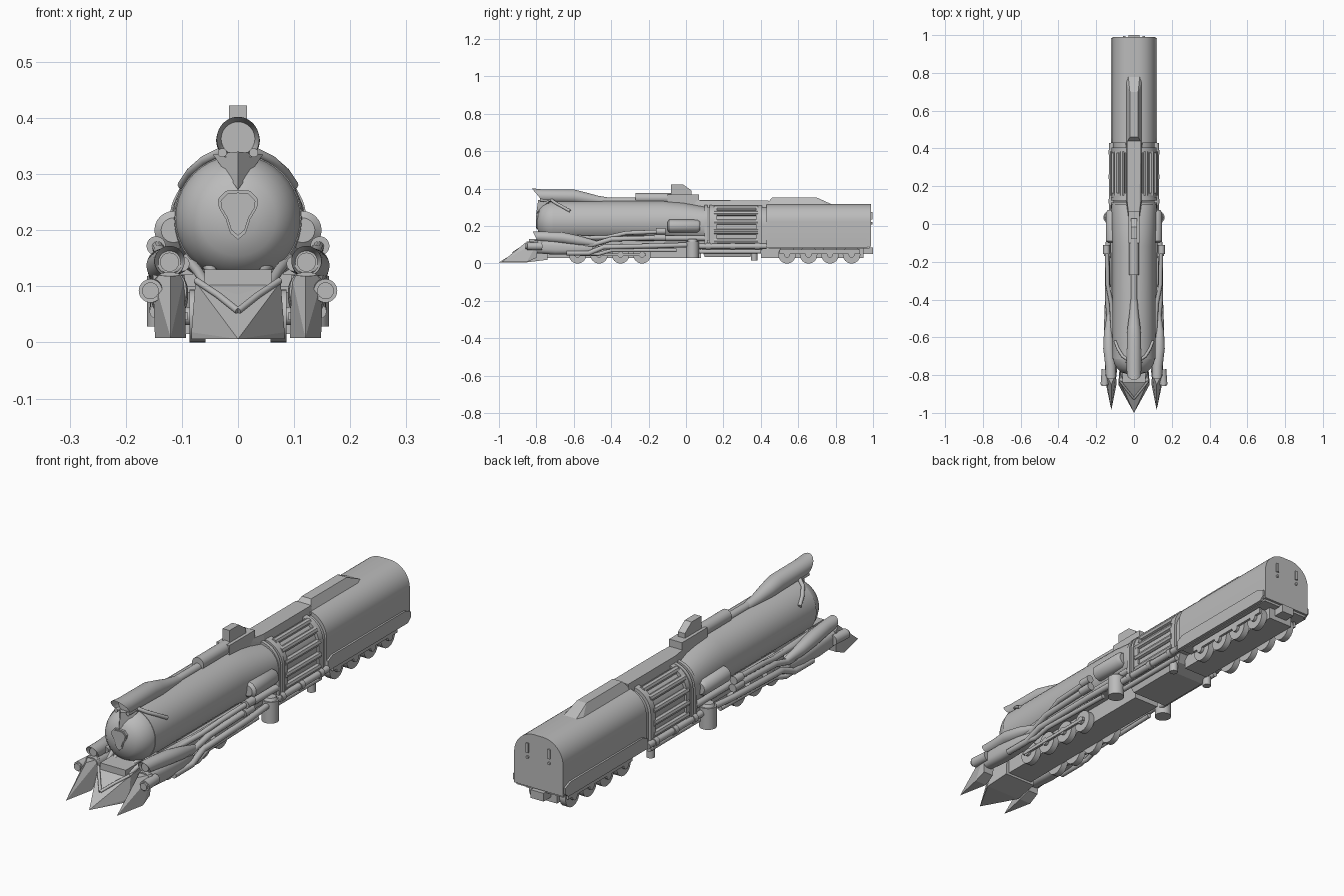
import bpy, bmesh, math
from mathutils import Vector

steel = bpy.data.materials.new("plain_grey")
steel.diffuse_color = (0.5, 0.5, 0.5, 1)


def finish(name, bm, smooth=True):
    bmesh.ops.recalc_face_normals(bm, faces=bm.faces)
    me = bpy.data.meshes.new(name)
    bm.to_mesh(me)
    bm.free()
    me.materials.append(steel)
    ob = bpy.data.objects.new(name, me)
    bpy.context.collection.objects.link(ob)
    if smooth:
        bpy.ops.object.select_all(action='DESELECT')
        ob.select_set(True)
        bpy.context.view_layer.objects.active = ob
        bpy.ops.object.shade_smooth_by_angle(angle=math.radians(35))
    return ob


def loft(name, rings):
    """Skin a list of equal-length point rings and cap both ends."""
    bm = bmesh.new()
    rows = [[bm.verts.new(p) for p in r] for r in rings]
    n = len(rows[0])
    for a, b in zip(rows, rows[1:]):
        for i in range(n):
            bm.faces.new((a[i], a[(i + 1) % n], b[(i + 1) % n], b[i]))
    bm.faces.new(rows[0])
    bm.faces.new(rows[-1])
    return finish(name, bm)


def ring(y, cx, cz, rx, rz=None, power=2, slant=0, n=40):
    """Superellipse ring across y; slant moves the lower points backwards."""
    rz = rz or rx
    out = []
    for i in range(n):
        c, s = math.cos(2 * math.pi * i / n), math.sin(2 * math.pi * i / n)
        px = rx * math.copysign(abs(c) ** (2 / power), c)
        pz = rz * math.copysign(abs(s) ** (2 / power), s)
        out.append((cx + px, y + slant * (rz - pz), cz + pz))
    return out


def arch(y, hw, zb, zt, r, n=12):
    """Coach section: straight sides, round shoulders."""
    pts = [(hw, y, zb)]
    for k in range(n + 1):
        a = math.pi / 2 * k / n
        pts.append((hw - r + r * math.cos(a), y, zt - r + r * math.sin(a)))
    return pts + [(-x, y, z) for x, y, z in reversed(pts)]


def hull(name, pts):
    bm = bmesh.new()
    for p in pts:
        bm.verts.new(p)
    bmesh.ops.convex_hull(bm, input=bm.verts)
    return finish(name, bm, False)


def box(name, x0, x1, y0, y1, z0, z1):
    return hull(name, [(x, y, z) for x in (x0, x1) for y in (y0, y1) for z in (z0, z1)])


def prism(name, prof, x0, x1):
    """Extrude a (y, z) profile along x."""
    return loft(name, [[(x, y, z) for y, z in prof] for x in (x0, x1)])


def cyl(name, p0, p1, r0, r1=None, n=24):
    p0, p1 = Vector(p0), Vector(p1)
    q = (p1 - p0).to_track_quat('Z', 'Y')
    rings = []
    for p, r in ((p0, r0), (p1, r1 or r0)):
        rings.append([p + q @ Vector((r * math.cos(2 * math.pi * i / n),
                                      r * math.sin(2 * math.pi * i / n), 0)) for i in range(n)])
    return loft(name, rings)


def tube(name, pts, r):
    """Round pipe through points, with rings on the mitre of each bend."""
    P = [Vector(p) for p in pts]
    rings = []
    for i, p in enumerate(P):
        d = ((P[min(i + 1, len(P) - 1)] - p).normalized() + (p - P[max(i - 1, 0)]).normalized()).normalized()
        u = d.cross(Vector((0, 0, 1))).normalized()
        v = u.cross(d)
        rings.append([p + r * (math.cos(t * math.pi / 6) * u + math.sin(t * math.pi / 6) * v) for t in range(12)])
    return loft(name, rings)


def mirrored_y(pts):
    return pts + [(-x, y, z) for x, y, z in pts]


# Boiler with domed nose, changing to a squarer firebox
C = .222
loft("boiler_dome", [ring(y, 0, C, r) for y, r in ((-.80, .004), (-.795, .035), (-.785, .068), (-.765, .09), (-.74, .104), (-.715, .111), (-.7, .111))])
loft("boiler", [ring(-.715, 0, C, .113), ring(-.12, 0, C, .113), ring(-.02, 0, .215, .117, .112, 2.15), ring(.1, 0, .205, .121, .1, 2.4)])
for y in (.1, .125):
    loft("firebox_collar", [arch(y, .122, .085, .313, .095), arch(y + .015, .122, .085, .313, .095)])

# Nose badge: teardrop rim and plate
drop = [(0, .272), (.022, .27), (.036, .255), (.034, .24), (.022, .22), (.014, .195), (0, .183)]
drop = drop + [(-x, z) for x, z in drop[-2:0:-1]]
for nm, s, y in (("badge_rim", 1, -.8), ("badge_plate", .86, -.803)):
    loft(nm, [[(x * s, yy, .235 + (z - .235) * s) for x, z in drop] for yy in (y, -.75)])

# Headlight cowl above the nose: slanted mouth, recessed lens, long tail
loft("headlight_cowl", [ring(-.76, 0, .363, .03), ring(-.80, 0, .365, .034, slant=.7), ring(-.825, 0, .362, .038, .04, slant=.85),
     ring(-.77, 0, .36, .039, .036, slant=.3), ring(-.60, 0, .358, .038), ring(-.54, 0, .348, .033),
     ring(-.47, 0, .338, .024), ring(-.40, 0, .332, .018)])
hull("cowl_beak", [(-.045, -.73, .335), (.045, -.73, .335), (0, -.80, .272), (0, -.79, .34), (0, -.74, .28)])
cyl("top_ridge", (0, -.45, .335), (0, -.2, .335), .017)
cyl("top_pipe", (0, -.27, .349), (0, -.08, .349), .027)
for s in (-1, 1):
    cyl("nose_lamp", (s * .028, -.78, .338), (s * .028, -.72, .338), .008)
    tube("nose_wire", [(s * .03, -.72, .34), (s * .06, -.7, .325), (s * .085, -.66, .303), (s * .1, -.62, .28)], .008)

# Chimney block, hood and dorsal spine
box("chimney_base", -.03, .03, -.1, .07, .3, .37)
prism("chimney", [(-.08, .36), (-.08, .422), (-.015, .422), (.03, .39), (.03, .36)], -.016, .016)
hull("cab_spine", mirrored_y([(.03, .03, .3), (.026, .03, .34), (.042, .12, .3), (.036, .12, .336), (.042, .44, .3), (.036, .44, .336)]))
hull("tender_spine", mirrored_y([(.045, .42, .305), (.022, .46, .352), (.022, .70, .352), (.03, .78, .316), (.045, .76, .305)]))

# Ribbed cab drum
loft("cab_drum", [arch(.12, .108, .085, .303, .095), arch(.44, .108, .085, .303, .095)])
for y0, y1 in ((.14, .165), (.375, .405)):
    loft("cab_band", [arch(y0, .118, .085, .313, .095), arch(y1, .118, .085, .313, .095)])
for s in (-1, 1):
    for x, z in ((.114, .12), (.116, .17), (.113, .222), (.097, .268), (.066, .297)):
        cyl("cab_rib", (s * (x - .004), .15, z), (s * (x - .004), .385, z), .014, n=8)

# Tender body, skirts and tail details
loft("tender_body", [arch(.43, .115, .09, .317, .095), arch(.99, .115, .09, .317, .095)])
box("tender_floor", -.11, .11, .44, .98, .08, .1)
for s in (-1, 1):
    prof = [(.43, .083), (.965, .083), (.985, .1), (.985, .125), (.95, .14), (.46, .14), (.43, .125)]
    prism("tender_skirt", prof, s * .105, s * .123)
    box("tail_lamp", s * .045, s * .057, .985, .996, .235, .275)
    cyl("tail_hook", (s * .051, .985, .215), (s * .051, .996, .215), .006)
box("rear_coupler", -.03, .03, .94, 1.0, .05, .085)

# Under-frame
box("main_frame", -.06, .06, -.84, .08, .03, .13)
hull("middle_frame", mirrored_y([(.085, .1, .035), (.085, .34, .035), (.1, .08, .09), (.1, .42, .09), (.085, .39, .055)]))
box("tender_frame", -.058, .058, .4, .95, .03, .09)
box("running_board", -.11, .11, -.5, .12, .1, .122)

# Cow-catcher: wedge plough, raised lip and bracing
hull("plough", mirrored_y([(0, -1, .006), (.083, -.85, .006), (.083, -.85, .018), (.076, -.83, .108), (.07, -.74, .108), (.075, -.74, .02), (0, -.925, .05), (0, -.87, .085)]))
for s in (-1, 1):
    tube("plough_lip", [(0, -.925, .056), (s * .035, -.882, .084), (s * .074, -.833, .11)], .006)
    for x in (.03, .055):
        tube("plough_brace", [(s * x, -.82, .1), (s * (x + .015), -.76, .125), (s * (x + .035), -.68, .15)], .009)

for s in (-1, 1):
    # Side blades and their cylinder housings
    hull("side_blade", [(s * x, y, z) for x, y, z in ((.12, -.985, .008), (.093, -.85, .008), (.148, -.85, .008), (.098, -.8, .03), (.145, -.8, .03),
         (.12, -.9, .065), (.095, -.79, .12), (.152, -.79, .12), (.12, -.85, .118))])
    loft("cylinder_housing", [ring(y, s * .122, z, rx, rz, 2.6) for y, z, rx, rz in ((-.81, .09, .03, .035), (-.7, .085, .033, .038), (-.58, .08, .03, .03), (-.5, .08, .018, .018))])
    # Hooded lamp flowing back into the fender
    loft("fender", [ring(y, s * x, z, rx, rz, 2, sl) for y, x, z, rx, rz, sl in ((-.79, .122, .143, .02, .02, 0), (-.8, .122, .143, .022, .022, .3),
         (-.82, .122, .145, .027, .027, .5), (-.75, .124, .142, .028, .028, 0), (-.66, .133, .137, .03, .03, 0), (-.57, .135, .122, .024, .026, 0), (-.48, .13, .107, .013, .014, 0))])
    cyl("lamp_lens", (s * .122, -.8, .143), (s * .122, -.77, .143), .017)
    cyl("side_lamp", (s * .156, -.85, .092), (s * .15, -.77, .092), .021)
    cyl("side_lamp_glass", (s * .156, -.858, .092), (s * .156, -.84, .092), .015)
    # Pipework along the running gear
    tube("lower_pipe", [(s * .145, -.64, .055), (s * .145, -.52, .055), (s * .142, -.44, .088), (s * .138, -.12, .095), (s * .13, .02, .1)], .013)
    tube("middle_pipe", [(s * .13, -.62, .1), (s * .132, -.5, .1), (s * .14, -.4, .13), (s * .14, -.13, .138)], .013)
    tube("upper_pipe", [(s * .11, -.6, .135), (s * .12, -.42, .14), (s * .14, -.32, .163), (s * .143, -.14, .17)], .011)
    tube("inner_pipe", [(s * .1, -.75, .14), (s * .108, -.45, .135), (s * .11, .1, .135)], .014)
    cyl("upper_pipe_end", (s * .146, -.16, .172), (s * .146, -.11, .172), .017)
    cyl("middle_pipe_end", (s * .142, -.17, .138), (s * .142, -.11, .138), .017)
    tube("drop_pipe", [(s * .143, -.52, .055), (s * .14, -.47, .05), (s * .135, -.4, .07), (s * .125, -.05, .07)], .01)
    # Side air tank, vertical tank and cab pipes
    loft("air_tank", [ring(y, s * .115, .2, r, n=24) for y, r in ((-.1, .022), (-.09, .034), (.06, .034), (.075, .024))])
    cyl("vertical_tank", (s * .128, .035, .028), (s * .128, .035, .118), .034)
    cyl("vertical_tank_cap", (s * .128, .035, .115), (s * .128, .035, .13), .029, .022)
    cyl("cab_pipe", (s * .118, .05, .092), (s * .118, .43, .092), .014)
    cyl("cab_pipe_low", (s * .105, .05, .063), (s * .105, .4, .063), .011)
    for y in (.12, .25, .38):
        cyl("pipe_joint", (s * .118, y - .012, .092), (s * .118, y + .012, .092), .018)
    cyl("foot_step", (s * .09, .365, .015), (s * .09, .365, .06), .017)
    # Wheels with hubs, coupling rod and tender bogie bar
    for y in (-.58, -.465, -.35, -.235, .54, .655, .77, .885):
        cyl("wheel", (s * .058, y, .047), (s * .086, y, .047), .047, n=32)
        cyl("wheel_hub", (s * .086, y, .047), (s * .098, y, .047), .016)
    box("coupling_rod", s * .09, s * .1, -.6, -.215, .04, .054)
    box("bogie_bar", s * .088, s * .098, .5, .93, .05, .075)
